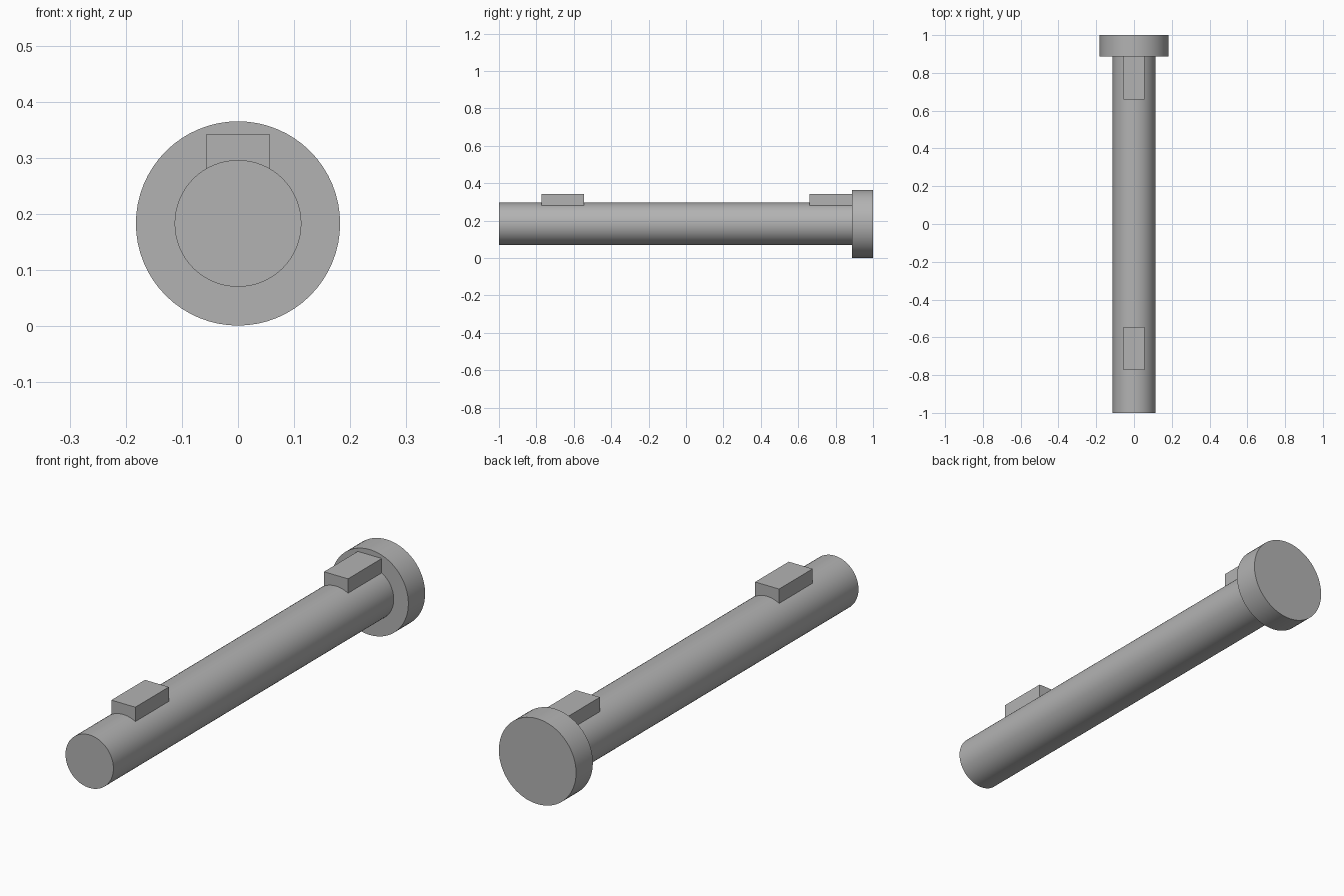
import bpy
import bmesh
from math import pi, radians
from mathutils import Matrix, Vector

if "Cube" in bpy.data.objects:
    bpy.data.objects.remove(bpy.data.objects["Cube"], do_unlink=True)

AXIS_Z = 0.183
SHAFT_R, HEAD_R = 0.113, 0.182
HEAD_Y = 0.887
KEY_WIDTH, KEY_TOP, KEY_BOTTOM = 0.113, 0.342, 0.24
SIDES = 64

steel = bpy.data.materials.new("plain grey steel")
steel.use_nodes = True
grey = (0.45, 0.45, 0.45, 1)
steel.diffuse_color = grey
steel.node_tree.nodes["Principled BSDF"].inputs["Base Color"].default_value = grey


def finish(name, bm):
    bmesh.ops.recalc_face_normals(bm, faces=bm.faces)
    mesh = bpy.data.meshes.new(name)
    bm.to_mesh(mesh)
    bm.free()
    mesh.materials.append(steel)
    obj = bpy.data.objects.new(name, mesh)
    bpy.context.collection.objects.link(obj)
    return obj


# Pin: shaft and head turned as one piece around the y axis
bm = bmesh.new()
profile = [(0, -1), (SHAFT_R, -1), (SHAFT_R, HEAD_Y),
           (HEAD_R, HEAD_Y), (HEAD_R, 1), (0, 1)]
verts = [bm.verts.new((r, y, AXIS_Z)) for r, y in profile]
edges = [bm.edges.new(pair) for pair in zip(verts, verts[1:])]
bmesh.ops.spin(bm, geom=verts + edges, cent=(0, 0, AXIS_Z), axis=(0, 1, 0),
               angle=2 * pi, steps=SIDES, use_duplicate=False)
bmesh.ops.remove_doubles(bm, verts=bm.verts, dist=0.0001)
pin = finish("shaft_and_head", bm)
bpy.ops.object.select_all(action="DESELECT")
pin.select_set(True)
bpy.context.view_layer.objects.active = pin
bpy.ops.object.shade_smooth_by_angle(angle=radians(30))

# Keys: rectangular blocks seated in the top of the shaft
for name, y0, y1 in (("front_key", -0.772, -0.546), ("rear_key", 0.66, HEAD_Y)):
    bm = bmesh.new()
    centre = Vector((0, (y0 + y1) / 2, (KEY_TOP + KEY_BOTTOM) / 2))
    size = Vector((KEY_WIDTH, y1 - y0, KEY_TOP - KEY_BOTTOM))
    bmesh.ops.create_cube(bm, size=1, matrix=Matrix.LocRotScale(centre, None, size))
    finish(name, bm)
